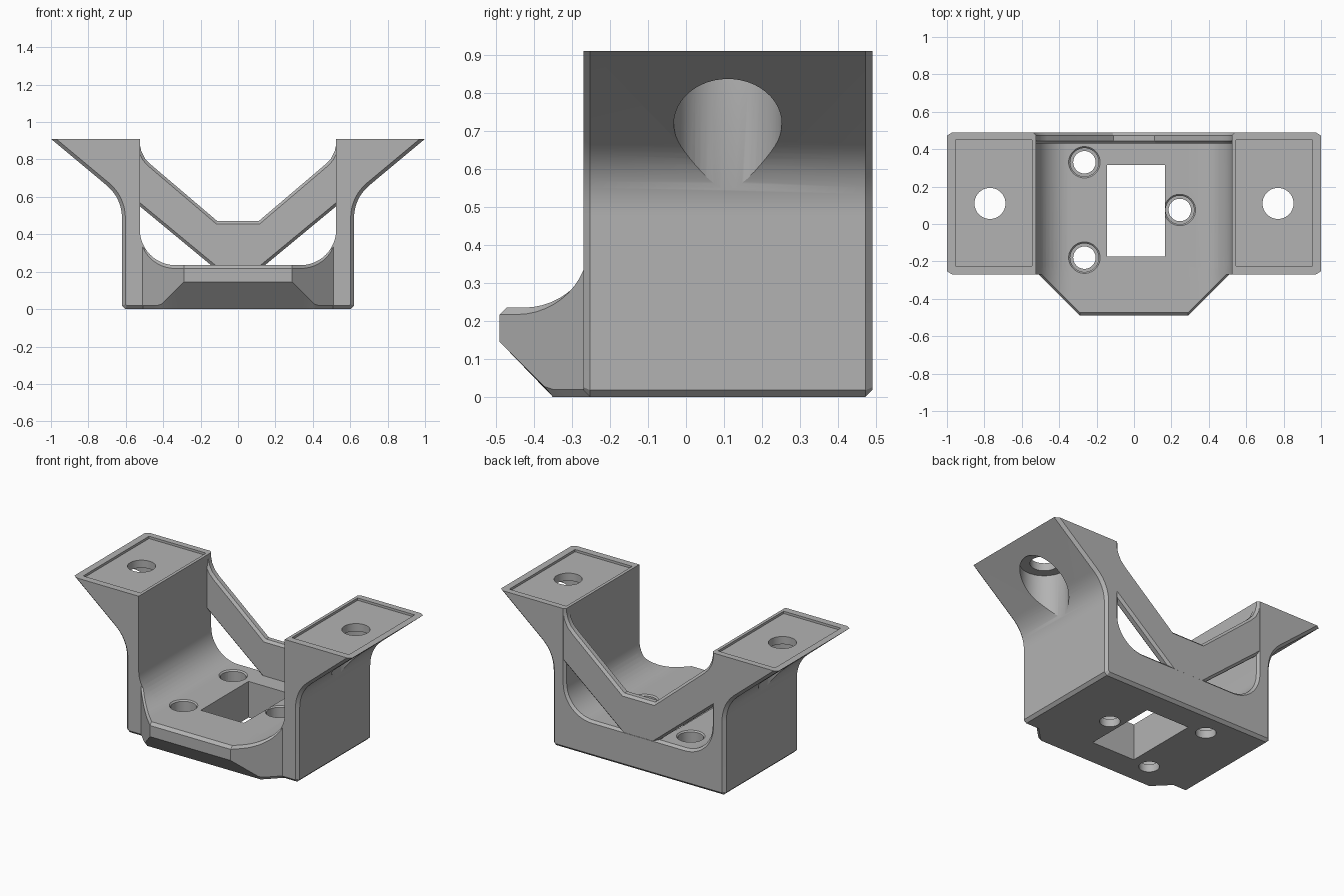
import bpy, bmesh, math

if "Cube" in bpy.data.objects:
    bpy.data.objects.remove(bpy.data.objects["Cube"])

GREY = (0.45, 0.45, 0.45, 1)
mat = bpy.data.materials.new("plain_grey")
mat.use_nodes = True
mat.diffuse_color = GREY
mat.node_tree.nodes["Principled BSDF"].inputs["Base Color"].default_value = GREY

FRONT, BACK, TOP, FLOOR = -0.27, 0.49, 0.91, 0.235
WALL, RADIUS, BEVEL = 0.525, 0.19, 0.018


def loft(name, rings):
    """Closed solid skinned through rings of 3D points."""
    bm = bmesh.new()
    rows = [[bm.verts.new(p) for p in ring] for ring in rings]
    n = len(rows[0])
    for a, b in zip(rows, rows[1:]):
        for i in range(n):
            j = (i + 1) % n
            bm.faces.new((a[i], a[j], b[j], b[i]))
    bm.faces.new(rows[0])
    bm.faces.new(rows[-1])
    bmesh.ops.recalc_face_normals(bm, faces=bm.faces)
    mesh = bpy.data.meshes.new(name)
    bm.to_mesh(mesh)
    bm.free()
    mesh.materials.append(mat)
    ob = bpy.data.objects.new(name, mesh)
    bpy.context.collection.objects.link(ob)
    return ob


def offset(poly, d):
    """Mitred offset of a counter-clockwise polygon, outward for d > 0."""
    out = []
    for i, (x, z) in enumerate(poly):
        px, pz = poly[i - 1]
        qx, qz = poly[(i + 1) % len(poly)]
        l1, l2 = math.hypot(x - px, z - pz), math.hypot(qx - x, qz - z)
        n1 = ((z - pz) / l1, (px - x) / l1)
        n2 = ((qz - z) / l2, (x - qx) / l2)
        k = d / (1 + n1[0] * n2[0] + n1[1] * n2[1])
        out.append((x + k * (n1[0] + n2[0]), z + k * (n1[1] + n2[1])))
    return out


def sweep(name, poly, stations):
    """Polygon in x-z carried along y; each station is (y, offset)."""
    return loft(name, [[(x, y, z) for x, z in offset(poly, d)] for y, d in stations])


def mirrored(half):
    """Counter-clockwise right half, bottom to top, completed on the left."""
    return half + [(-x, z) for x, z in reversed(half)]


def combine(target, other, operation):
    mod = target.modifiers.new("combine", "BOOLEAN")
    mod.operation, mod.solver, mod.object = operation, "EXACT", other
    bpy.ops.object.select_all(action="DESELECT")
    bpy.context.view_layer.objects.active = target
    target.select_set(True)
    bpy.ops.object.modifier_apply(modifier=mod.name)
    bpy.data.objects.remove(other)


def cylinder(x, y, r, z0, z1, r_top=None):
    def ring(rad, z):
        return [(x + rad * math.cos(math.tau * i / 48),
                 y + rad * math.sin(math.tau * i / 48), z) for i in range(48)]
    return loft("bore_cutter", [ring(r, z0), ring(r_top or r, z1)])


def box(x0, x1, y0, y1, z0, z1):
    return loft("box_cutter", [[(x0, y0, z), (x1, y0, z), (x1, y1, z), (x0, y1, z)]
                               for z in (z0, z1)])


# Outer block: straight sides flowing into flared wings, chamfered ends
corner = 0.593
start, end = (0.62, 0.48), (0.705, 0.664)
flare = []
for i in range(13):
    t = i / 12
    flare.append(tuple((1 - t) ** 2 * a + 2 * t * (1 - t) * b + t * t * c
                       for a, b, c in zip(start, (0.62, corner), end)))
outline = mirrored([(0.602, 0), (0.62, 0.018)] + flare + [(1.3, 1.16)])
bracket = sweep("mounting_bracket", outline,
                [(FRONT, -BEVEL), (FRONT + BEVEL, 0), (BACK - BEVEL, 0), (BACK, -BEVEL)])
combine(bracket, box(-2, 2, -1, 1, TOP, 2), "DIFFERENCE")

# Rounded channel between the walls, flared at the back edge
arc = [(WALL - RADIUS + RADIUS * math.sin(math.radians(7.5 * i)),
        FLOOR + RADIUS - RADIUS * math.cos(math.radians(7.5 * i))) for i in range(13)]
channel = sweep("channel_cutter", mirrored([(0.29, FLOOR)] + arc + [(WALL, 1.4)]),
                [(-0.6, 0), (BACK - 0.015, 0), (BACK, 0.015), (0.55, 0.015)])
combine(bracket, channel, "DIFFERENCE")

# Front tongue: angled corners, sloping underside, chamfered lip
half = [(0.29, FLOOR)] + arc[:10]
rings = []
for x, h in [(-x, h) for x, h in reversed(half)] + half:
    f = max(-0.49, abs(x) - 0.78)
    rear = -0.22
    rings.append([(x, rear, 0), (x, max(-0.35, f + 0.02), 0),
                  (x, f, max(0.02, -0.345 - f)), (x, f, h - BEVEL),
                  (x, f + BEVEL, h), (x, rear, h)])
combine(bracket, loft("front_tongue", rings), "UNION")

# V-shaped back brace with chamfered edges
brace = mirrored([(0.09, 0.19), (0.57, 0.587), (0.57, 0.89), (0.527, 0.89),
                  (0.517, 0.845), (0.497, 0.805), (0.465, 0.772), (0.11, 0.47)])
combine(bracket, sweep("back_brace", brace,
                       [(0.43, -0.015), (0.445, 0), (BACK - 0.016, 0),
                        (BACK - 0.001, -0.015)]), "UNION")

# Wing pads: shallow recess, bolt hole and clearance from below
for s in (-1, 1):
    x0, x1 = sorted((s * 0.545, s * 0.955))
    combine(bracket, box(x0, x1, -0.225, 0.45, TOP - 0.015, 1), "DIFFERENCE")
    combine(bracket, cylinder(s * 0.77, 0.11, 0.083, 0.5, 1), "DIFFERENCE")
    combine(bracket, cylinder(s * 0.77, 0.11, 0.142, 0.3, 0.845), "DIFFERENCE")

# Floor window and three counterbored screw holes
combine(bracket, box(-0.145, 0.165, -0.175, 0.315, -0.1, 0.4), "DIFFERENCE")
for x, y in ((-0.265, 0.33), (-0.265, -0.18), (0.245, 0.075)):
    combine(bracket, cylinder(x, y, 0.06, -0.1, 0.4), "DIFFERENCE")
    combine(bracket, cylinder(x, y, 0.076, 0.05, 0.5), "DIFFERENCE")
    combine(bracket, cylinder(x, y, 0.072, FLOOR - 0.012, FLOOR + 0.012, 0.096), "DIFFERENCE")

bpy.ops.object.select_all(action="DESELECT")
bracket.select_set(True)
bpy.context.view_layer.objects.active = bracket
bpy.ops.object.shade_smooth_by_angle(angle=math.radians(25))
